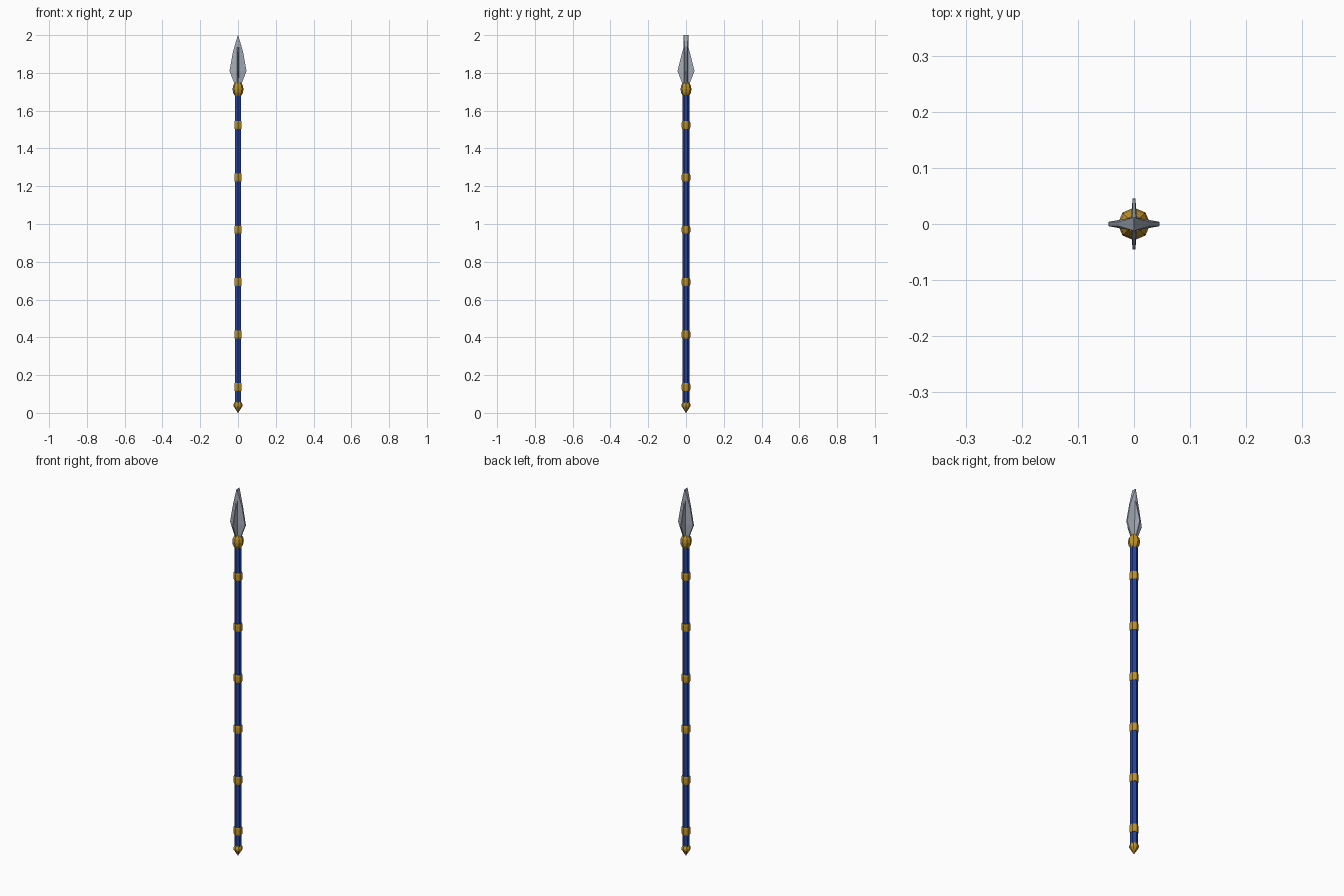
import bpy, bmesh, math

if "Cube" in bpy.data.objects:
    bpy.data.objects.remove(bpy.data.objects["Cube"])


def material(name, r, g, b):
    m = bpy.data.materials.new(name)
    m.diffuse_color = (r, g, b, 1)
    m.use_nodes = True
    m.node_tree.nodes["Principled BSDF"].inputs["Base Color"].default_value = m.diffuse_color
    return m


BLUE = material("blue paint", 0.018, 0.055, 0.36)
GOLD = material("gold", 0.52, 0.29, 0.025)
STEEL = material("steel", 0.38, 0.42, 0.48)


def loft(name, rings, mat):
    """Closed solid through rings with equal point counts."""
    bm = bmesh.new()
    loops = [[bm.verts.new(p) for p in ring] for ring in rings]
    n = len(loops[0])
    for a, b in zip(loops, loops[1:]):
        for i in range(n):
            j = (i + 1) % n
            bm.faces.new((a[i], a[j], b[j], b[i]))
    bm.faces.new(loops[0][::-1])
    bm.faces.new(loops[-1])
    bmesh.ops.remove_doubles(bm, verts=bm.verts, dist=1e-5)
    bmesh.ops.recalc_face_normals(bm, faces=bm.faces)
    me = bpy.data.meshes.new(name)
    bm.to_mesh(me)
    bm.free()
    me.materials.append(mat)
    ob = bpy.data.objects.new(name, me)
    bpy.context.collection.objects.link(ob)
    return ob


def turned(name, profile, sides, mat):
    """Low-poly turned part from (radius, z) pairs, one corner facing front."""
    rings = []
    for r, z in profile:
        angles = [-math.pi / 2 + math.tau * i / sides for i in range(sides)]
        rings.append([(r * math.cos(a), r * math.sin(a), z) for a in angles])
    return loft(name, rings, mat)


def blade(name, outline, centre, edge, along_y=False):
    """Ridged blade from (half width, z) pairs."""
    rings = []
    for w, z in outline:
        e = edge if w > 0.004 else centre
        ring = [(w, -e), (w, e), (0, centre), (-w, e), (-w, -e), (0, -centre)]
        rings.append([(-y, x, z) if along_y else (x, y, z) for x, y in ring])
    return loft(name, rings, STEEL)


# Shaft
turned("shaft", [(0.0185, 0.04), (0.0185, 1.71)], 6, BLUE)

# Gold bands along the shaft
for i in range(6):
    z = 0.137 + 0.2775 * i
    turned(f"band_{i + 1}", [(0.0205, z - 0.021), (0.0225, z - 0.013),
                             (0.0225, z + 0.013), (0.0205, z + 0.021)], 6, GOLD)

# Pointed foot
turned("foot_spike", [(0.001, 0), (0.023, 0.035), (0.023, 0.045), (0.014, 0.064)], 8, GOLD)

# Collar under the head
turned("collar", [(0.016, 1.677), (0.026, 1.695), (0.029, 1.714),
                  (0.026, 1.732), (0.015, 1.75)], 8, GOLD)

# Crossed blades of the head
blade("wide_blade", [(0.016, 1.735), (0.045, 1.81), (0.027, 1.91), (0.001, 2.0)], 0.012, 0.004)
blade("cross_blade", [(0.016, 1.735), (0.045, 1.81), (0.02, 1.91), (0.001, 1.975)], 0.006, 0.0025, True)
